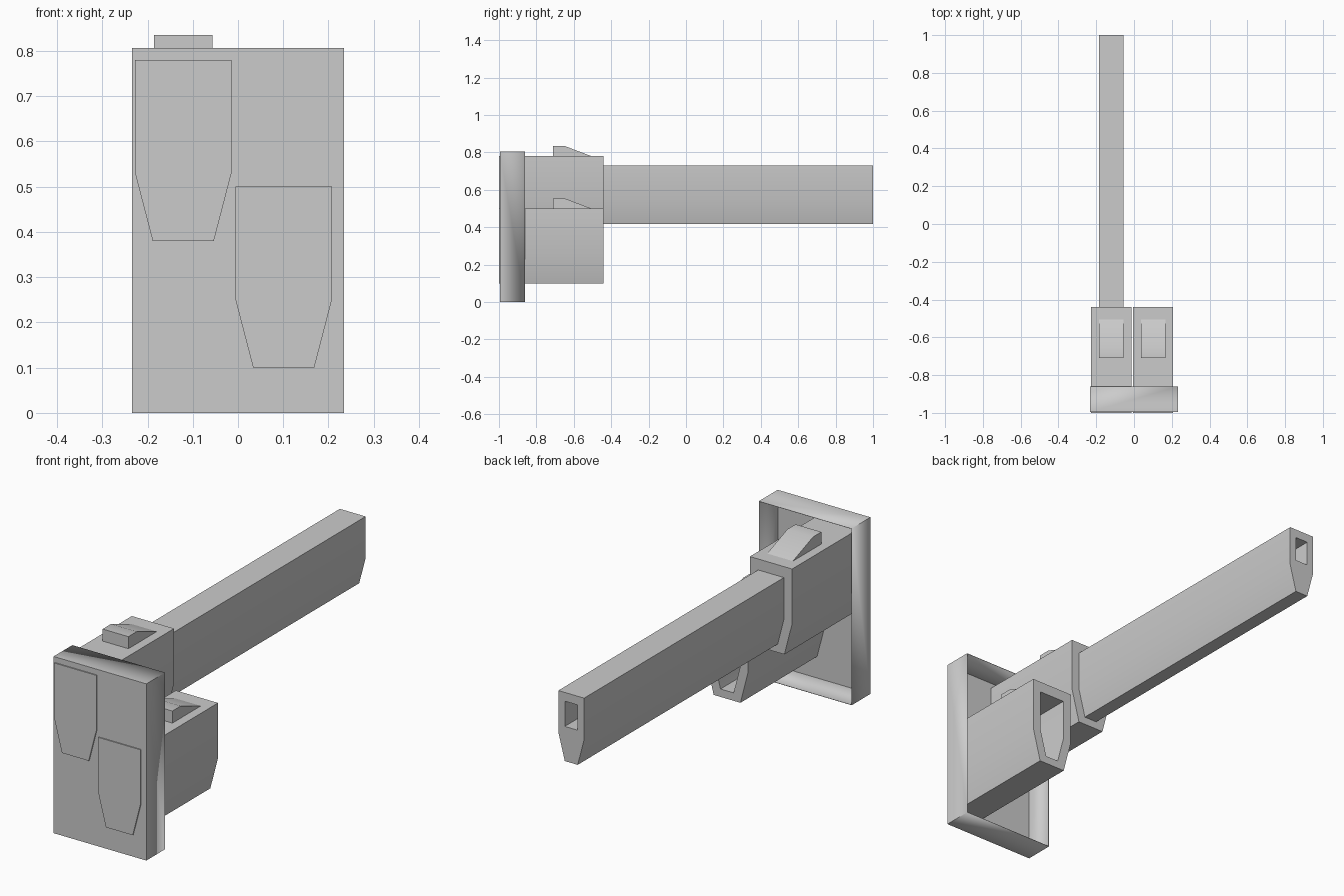
import bpy, bmesh, math

if "Cube" in bpy.data.objects:
    bpy.data.objects.remove(bpy.data.objects["Cube"], do_unlink=True)

grey = bpy.data.materials.new("light grey plastic")
grey.use_nodes = True
COLOUR = (0.6, 0.6, 0.6, 1.0)
grey.diffuse_color = COLOUR
grey.node_tree.nodes["Principled BSDF"].inputs["Base Color"].default_value = COLOUR


def finish(name, bm):
    """Turn a bmesh into a shaded, coloured object."""
    bmesh.ops.recalc_face_normals(bm, faces=bm.faces)
    mesh = bpy.data.meshes.new(name)
    bm.to_mesh(mesh)
    bm.free()
    mesh.materials.append(grey)
    obj = bpy.data.objects.new(name, mesh)
    bpy.context.collection.objects.link(obj)
    bpy.ops.object.select_all(action="DESELECT")
    obj.select_set(True)
    bpy.context.view_layer.objects.active = obj
    bpy.ops.object.shade_smooth_by_angle(angle=math.radians(30))
    return obj


def tapered(cx, width, foot, top, kink, bottom):
    """Cross-section with upright sides that narrow below the kink."""
    w, f = width / 2, foot / 2
    return [(cx - w, top), (cx - w, kink), (cx - f, bottom),
            (cx + f, bottom), (cx + w, kink), (cx + w, top)]


def socketed_bar(name, outer, inner, y_front, y_back, y_socket):
    """Bar along y, closed in front, with a socket sunk into its back end."""
    bm = bmesh.new()
    rings = [[bm.verts.new((x, y, z)) for x, z in section]
             for section, y in ((outer, y_front), (outer, y_back),
                                (inner, y_back), (inner, y_socket))]
    n = len(outer)
    for a, b in zip(rings, rings[1:]):
        for i in range(n):
            j = (i + 1) % n
            bm.faces.new((a[i], a[j], b[j], b[i]))
    bm.faces.new(rings[0])
    bm.faces.new(rings[-1])
    return finish(name, bm)


# Mounting plate: a thin-walled tray that is open at the back
bm = bmesh.new()
bmesh.ops.create_cube(bm, size=1)
for v in bm.verts:
    v.co = (v.co.x * 0.468, v.co.y * 0.135 - 0.9275, (v.co.z + 0.5) * 0.806)
back = [f for f in bm.faces if f.calc_center_median().y > -0.87]
bmesh.ops.delete(bm, geom=back, context="FACES_ONLY")
plate = finish("mounting_plate", bm)
wall = plate.modifiers.new("thin_wall", "SOLIDIFY")
wall.thickness = 0.003
wall.offset = -1

# Two sleeves with a wedge-shaped catch on each
for side, cx, top in (("right", -0.121, 0.78), ("left", 0.101, 0.50)):
    socketed_bar(side + "_sleeve",
                 tapered(cx, 0.213, 0.135, top, top - 0.25, top - 0.40),
                 tapered(cx, 0.131, 0.066, top - 0.05, top - 0.24, top - 0.364),
                 -1.0, -0.44, -0.90)

    bm = bmesh.new()
    profile = [(-0.71, -0.01), (-0.71, 0.055), (-0.65, 0.055),
               (-0.505, 0.0), (-0.505, -0.01)]
    face = bm.faces.new([bm.verts.new((cx - 0.065, y, top + z)) for y, z in profile])
    grown = bmesh.ops.extrude_face_region(bm, geom=[face])["geom"]
    bmesh.ops.translate(bm, vec=(0.13, 0, 0),
                        verts=[g for g in grown if isinstance(g, bmesh.types.BMVert)])
    finish(side + "_catch", bm)

# Long bar held in the upper sleeve, with a rectangular socket in its end
socketed_bar("long_bar",
             tapered(-0.121, 0.13, 0.065, 0.73, 0.54, 0.417),
             tapered(-0.121, 0.065, 0.065, 0.69, 0.63, 0.575),
             -0.89, 1.0, -0.80)
